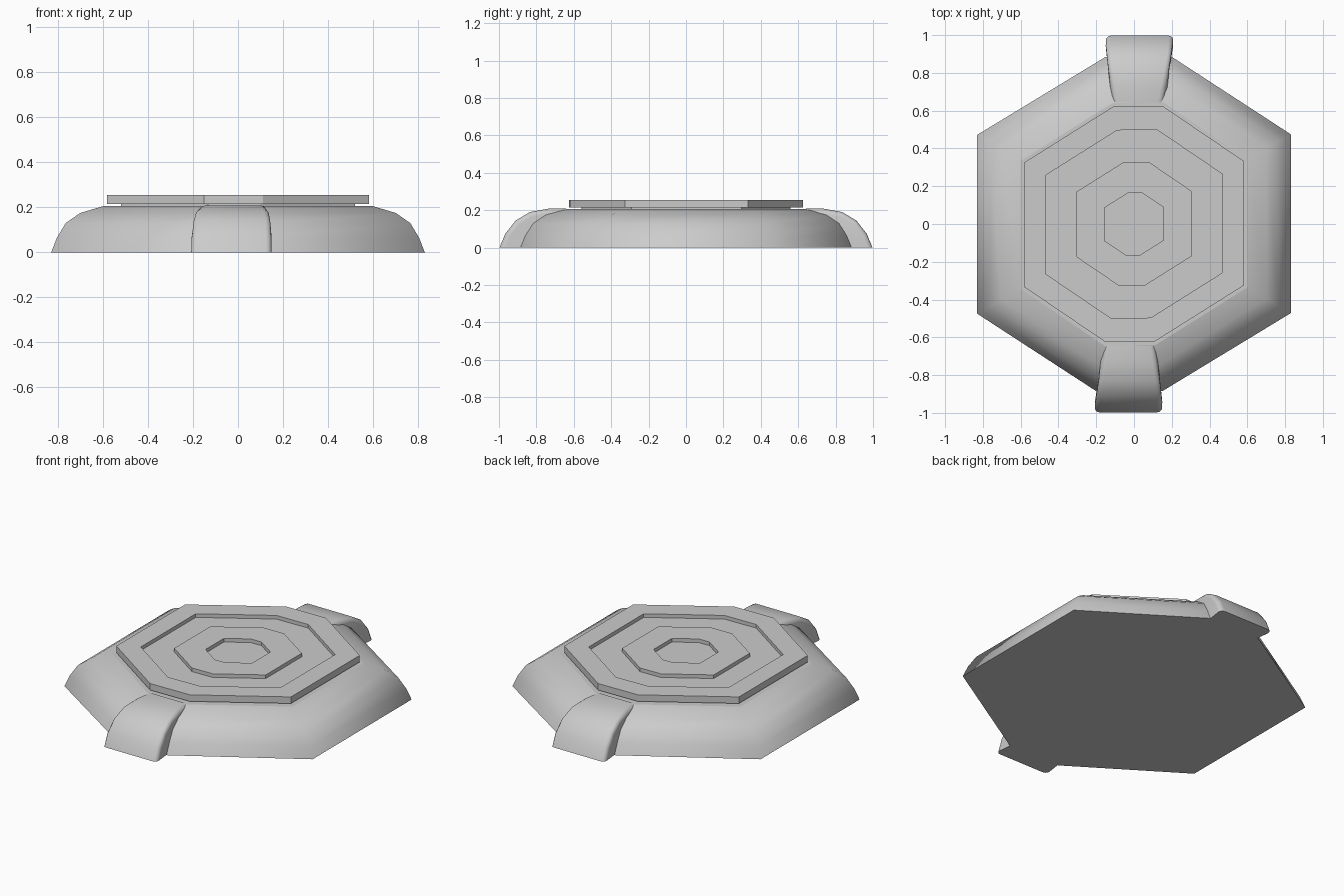
import bpy, bmesh
from mathutils import Vector

if "Cube" in bpy.data.objects:
    bpy.data.objects.remove(bpy.data.objects["Cube"])

# Half outlines (right side); the other half is the 180 degree rotation
OUTER = [(0.83, -0.472), (0.83, 0.475), (0.2, 0.885), (-0.15, 0.885)]
INNER = [(0.6, -0.335), (0.6, 0.343), (0.155, 0.645), (-0.115, 0.64)]


def full(half):
    return [Vector(p) for p in half] + [-Vector(p) for p in half]


def finish(bm, name):
    bmesh.ops.recalc_face_normals(bm, faces=bm.faces)
    mesh = bpy.data.meshes.new(name)
    bm.to_mesh(mesh)
    bm.free()
    obj = bpy.data.objects.new(name, mesh)
    bpy.context.collection.objects.link(obj)
    return obj


def loft(name, loops, smooth=False):
    """Closed solid through a stack of (outline, z) loops."""
    bm = bmesh.new()
    rows = [[bm.verts.new((p.x, p.y, z)) for p in pts] for pts, z in loops]
    n = len(rows[0])
    for a, b in zip(rows, rows[1:]):
        for i in range(n):
            j = (i + 1) % n
            bm.faces.new((a[i], a[j], b[j], b[i])).smooth = smooth
    bm.faces.new(rows[0])
    bm.faces.new(rows[-1])
    return finish(bm, name)


outer, inner = full(OUTER), full(INNER)

# Curved hexagonal base
curve = [(0, 0), (0.11, 0.065), (0.28, 0.13), (0.56, 0.175), (1, 0.205)]
loft("base", [([o.lerp(i, t) for o, i in zip(outer, inner)], z)
              for t, z in curve], smooth=True)

# Top plate on a narrow neck, with concentric recesses
steps = [(0.52, 0.2), (0.52, 0.215), (0.582, 0.215), (0.582, 0.255),
         (0.465, 0.255), (0.465, 0.233), (0.305, 0.233), (0.305, 0.255),
         (0.155, 0.255), (0.155, 0.233)]
loft("top_plate", [([p * (r / 0.6) for p in inner], z) for r, z in steps])


# Lugs that arch over the truncated corners: (left x, right x, y, z)
def lug(name, sign):
    path = [(-0.152, 0.212, 0.997, 0.0), (-0.152, 0.21, 0.966, 0.075),
            (-0.15, 0.205, 0.91, 0.145), (-0.142, 0.192, 0.835, 0.19),
            (-0.126, 0.17, 0.73, 0.209), (-0.113, 0.156, 0.643, 0.209),
            (-0.113, 0.156, 0.6, 0.0)]
    bm = bmesh.new()
    left = [bm.verts.new((sign * l, sign * y, z)) for l, r, y, z in path]
    right = [bm.verts.new((sign * r, sign * y, z)) for l, r, y, z in path]
    n = len(path)
    for i in range(n):
        j = (i + 1) % n
        bm.faces.new((left[i], left[j], right[j], right[i])).smooth = i < 5
    bm.faces.new(left).smooth = True
    bm.faces.new(right).smooth = True
    # Round the long side edges of the arch
    rims = [bm.edges.get((s[i], s[i + 1])) for s in (left, right) for i in range(5)]
    bmesh.ops.bevel(bm, geom=rims, offset=0.028, segments=3, profile=0.5,
                    affect='EDGES')
    obj = finish(bm, name)
    bpy.ops.object.select_all(action='DESELECT')
    obj.select_set(True)
    bpy.context.view_layer.objects.active = obj
    bpy.ops.object.shade_smooth_by_angle(angle=0.7)


lug("back_lug", 1)
lug("front_lug", -1)
